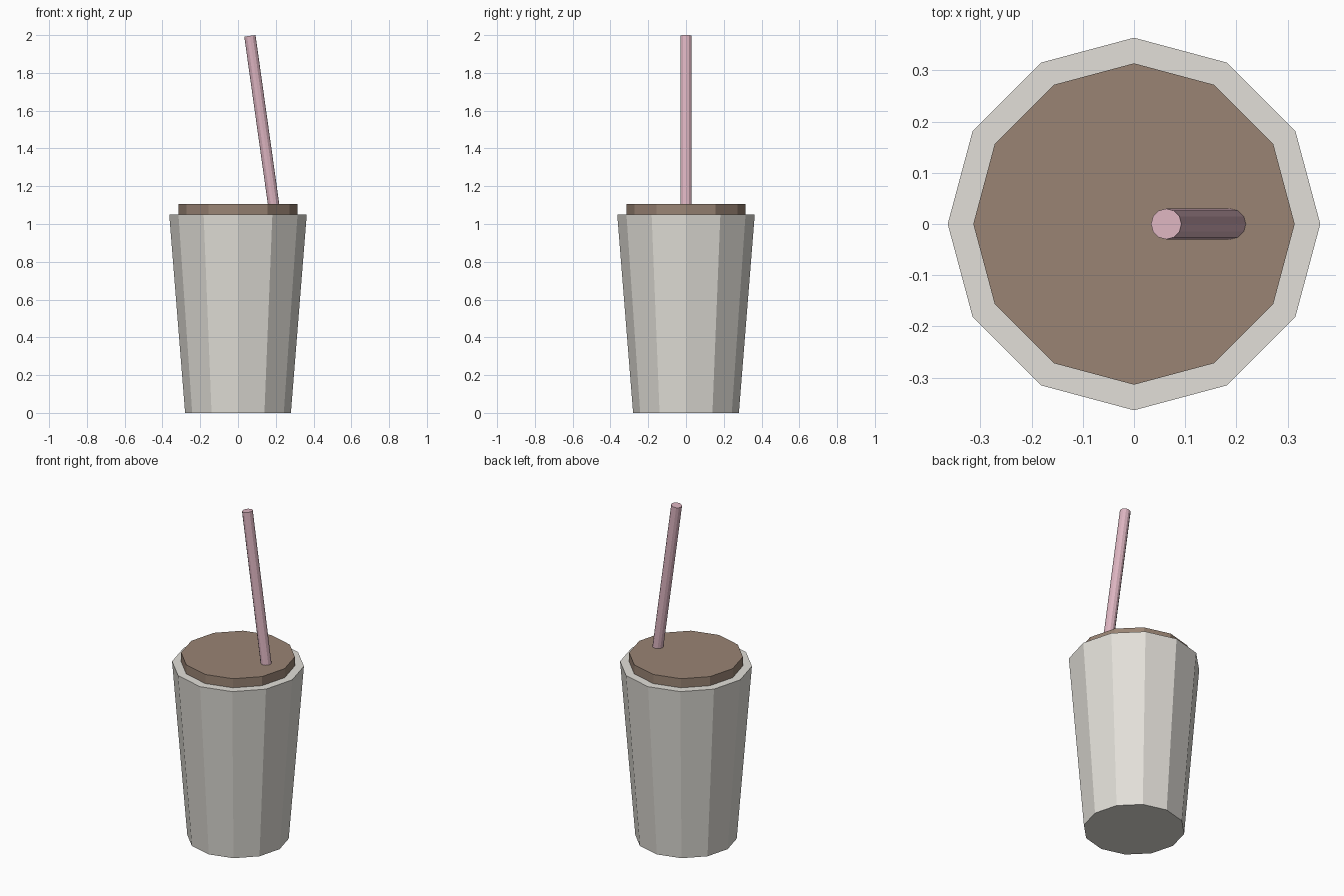
import bpy
from math import sin, cos, radians
from mathutils import Vector

if "Cube" in bpy.data.objects:
    bpy.data.objects.remove(bpy.data.objects["Cube"])


def frustum(name, r1, r2, depth, center, color, sides=12, tilt=0.0):
    # Vertices fall on the x and y axes for a 12-sided primitive
    bpy.ops.mesh.primitive_cone_add(vertices=sides, radius1=r1, radius2=r2, depth=depth,
                                    location=center, rotation=(0, tilt, 0))
    obj = bpy.context.object
    obj.name = name
    mat = bpy.data.materials.new(name + "_colour")
    mat.diffuse_color = (*color, 1)
    mat.use_nodes = True
    mat.node_tree.nodes["Principled BSDF"].inputs["Base Color"].default_value = mat.diffuse_color
    obj.data.materials.append(mat)
    return obj


# Tapered cup body
frustum("cup", 0.28, 0.364, 1.05, (0, 0, 0.525), (0.76, 0.74, 0.69))

# Flat lid, slightly sunk into the cup
frustum("lid", 0.314, 0.314, 0.07, (0, 0, 1.07), (0.32, 0.23, 0.175))

# Leaning straw, its lower end hidden in the lid
tilt = radians(-8)
length = 0.94
axis = Vector((sin(tilt), 0, cos(tilt)))
top = Vector((0.063, 0, 1.996))
frustum("straw", 0.03, 0.03, length, top - axis * length / 2, (0.72, 0.46, 0.53), 12, tilt)
